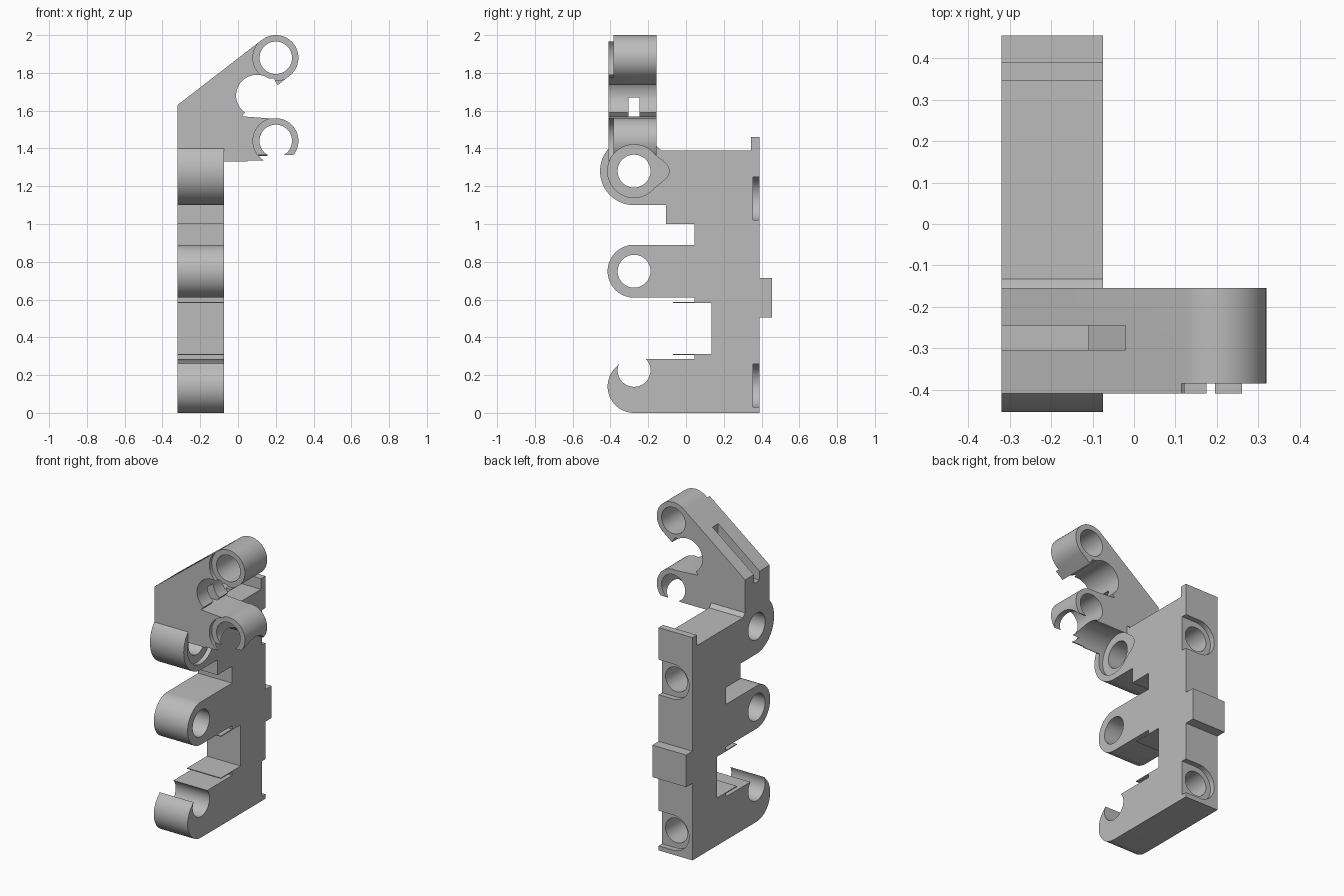
import bpy, bmesh, math

if "Cube" in bpy.data.objects:
    bpy.data.objects.remove(bpy.data.objects["Cube"], do_unlink=True)

grey = bpy.data.materials.new("plain_grey")
grey.use_nodes = True
grey.diffuse_color = (0.5, 0.5, 0.5, 1)
grey.node_tree.nodes["Principled BSDF"].inputs["Base Color"].default_value = (0.5, 0.5, 0.5, 1)


def arc(cx, cz, r, start, end):
    n = max(4, int(abs(end - start) / 6))
    angles = [math.radians(start + (end - start) * i / n) for i in range(n + 1)]
    return [(cx + r * math.cos(a), cz + r * math.sin(a)) for a in angles]


def circle(cx, cz, r):
    return arc(cx, cz, r, 0, 360)[:-1]


def prism(name, points, axis, low, high):
    """Extrude a side outline along x, or a front outline along y."""
    bm = bmesh.new()
    place = lambda p, d: (d, *p) if axis == "x" else (p[0], d, p[1])
    face = bm.faces.new([bm.verts.new(place(p, low)) for p in points])
    new = bmesh.ops.extrude_face_region(bm, geom=[face])["geom"]
    for v in new:
        if isinstance(v, bmesh.types.BMVert):
            v.co["xy".index(axis)] = high
    bmesh.ops.recalc_face_normals(bm, faces=bm.faces)
    mesh = bpy.data.meshes.new(name)
    bm.to_mesh(mesh)
    bm.free()
    mesh.materials.append(grey)
    ob = bpy.data.objects.new(name, mesh)
    bpy.context.collection.objects.link(ob)
    return ob


def combine(ob, other, operation):
    mod = ob.modifiers.new(operation, "BOOLEAN")
    mod.operation, mod.solver, mod.object = operation, "EXACT", other
    bpy.context.view_layer.update()
    mesh = bpy.data.meshes.new_from_object(ob.evaluated_get(bpy.context.evaluated_depsgraph_get()))
    ob.modifiers.clear()
    ob.data = mesh
    bpy.data.objects.remove(other, do_unlink=True)


def cut(ob, points, axis, low, high):
    combine(ob, prism("cutter", points, axis, low, high), "DIFFERENCE")


def box(a, b, c, d):
    return [(a, c), (b, c), (b, d), (a, d)]


LEFT, RIGHT = -0.32, -0.075
ARM_Y = -0.275
RING_Z = 1.28

# Upright plate with rear block, top tab, three arms and thin ledges
outline = [(0.39, 0), (0.39, 0.505), (0.455, 0.505), (0.455, 0.715), (0.39, 0.715),
           (0.39, 1.46), (0.345, 1.46), (0.345, 1.39)]
outline += arc(ARM_Y, RING_Z, 0.18, 37.7, 270)
outline += [(-0.105, 1.1), (-0.105, 1.0), (0.045, 1.0), (0.045, 0.89)]
outline += arc(ARM_Y, 0.75, 0.14, 90, 270)
outline += [(0.045, 0.61), (0.045, 0.588), (-0.07, 0.588), (-0.07, 0.582), (0.135, 0.582),
            (0.135, 0.312), (-0.07, 0.312), (-0.07, 0.306), (0.045, 0.306), (0.045, 0.285)]
outline += arc(ARM_Y, 0.225, 0.087, 43, -205)
outline += arc(ARM_Y, 0.14, 0.14, 130, 270)
bracket = prism("bracket", outline, "x", LEFT, RIGHT)

# Round pockets in the rear, open to one side
for z in (0.145, 1.135):
    cut(bracket, arc(-0.18, z, 0.115, 90, 270) + [(0, z - 0.115), (0, z + 0.115)], "y", 0.355, 0.6)
    cut(bracket, circle(-0.18, z, 0.08), "y", 0.15, 0.6)
cut(bracket, circle(ARM_Y, 0.75, 0.087), "x", -0.5, 0.1)

# Clip plate with two rings and an open round mouth
profile = [(LEFT, RING_Z), (RIGHT, RING_Z), (RIGHT, 1.33), (0.05, 1.33), (0.05, 1.335)]
profile += arc(0.2, 1.44, 0.12, -119, 100)
profile += [(0.02, 1.57)]
profile += arc(0.1, 1.68, 0.11, 235, 55)
profile += [(0.19, 1.77), (0.21, 1.735)]
profile += arc(0.2, 1.88, 0.12, -48, 127)
profile += [(LEFT, 1.63)]
clip = prism("clip", profile, "y", -0.41, -0.155)
for z in (1.44, 1.88):
    cut(clip, circle(0.2, z, 0.121), "y", -0.5, -0.385)
    cut(clip, circle(0.2, z, 0.086), "y", -0.6, 0)
cut(clip, box(0.155, 0.235, 1.2, 1.4), "y", -0.6, 0)
cut(clip, box(0.23, 0.4, 1.2, 1.365), "y", -0.6, 0)

# Narrow slot through the sloping edge
cut(clip, [(-0.4, 1.57), (0.05, 1.57), (0.05, 1.67), (-0.11, 1.67), (-0.02, 1.77),
           (-0.02, 2.1), (-0.4, 2.1)], "y", -0.305, -0.245)

# Join, then bore the top arm and sink its teardrop seat
combine(bracket, clip, "UNION")
cut(bracket, circle(ARM_Y, RING_Z, 0.087), "x", -0.5, 0.5)
cut(bracket, arc(ARM_Y, RING_Z, 0.14, 40, 320) + arc(-0.145, RING_Z, 0.055, -50, 50),
    "x", -0.105, 0.5)

bpy.ops.object.select_all(action="DESELECT")
bracket.select_set(True)
bpy.context.view_layer.objects.active = bracket
bpy.ops.object.shade_smooth_by_angle(angle=math.radians(30))
